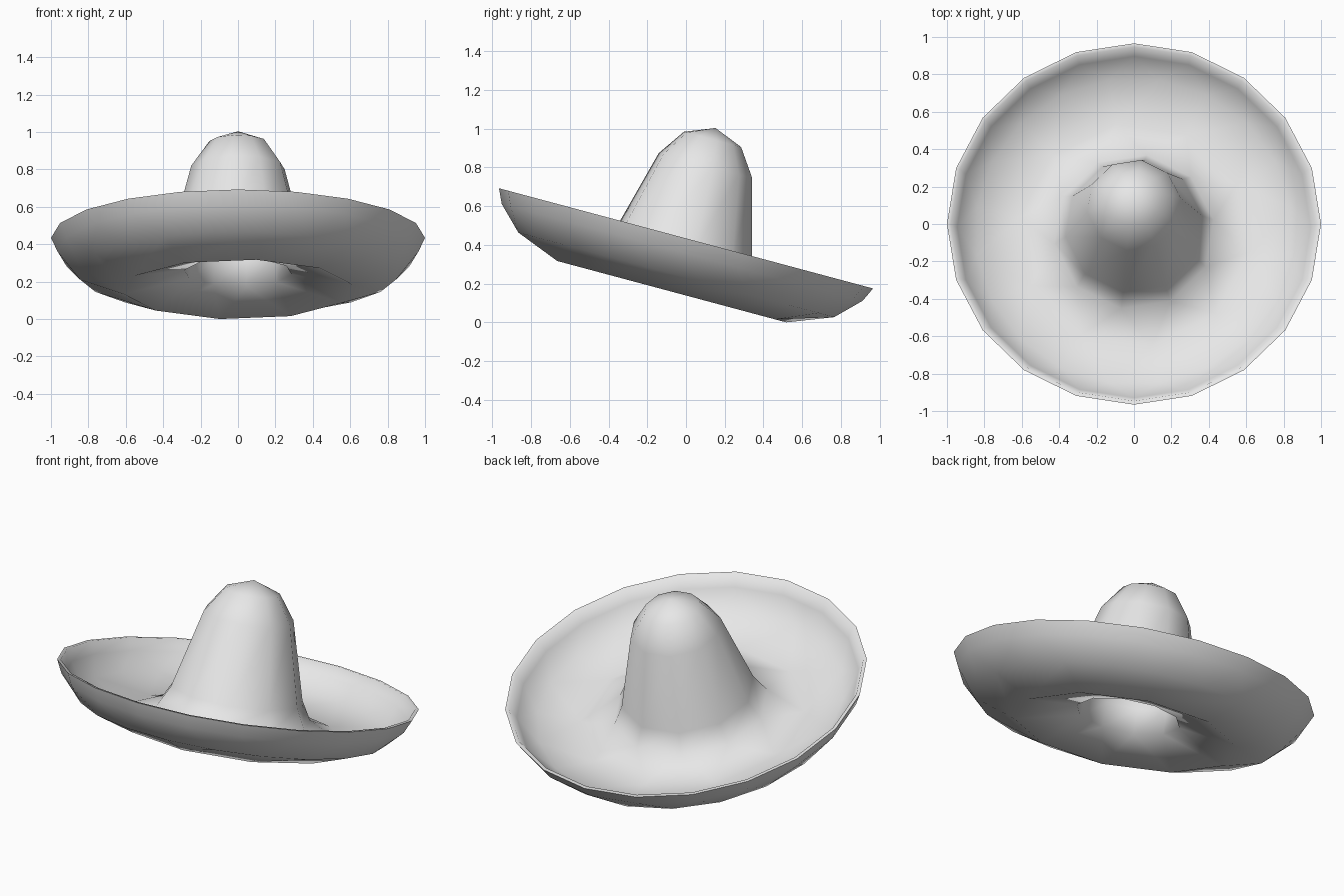
import bpy, bmesh, math
from mathutils import Matrix

if "Cube" in bpy.data.objects:
    bpy.data.objects.remove(bpy.data.objects["Cube"])

TILT = math.radians(-15)      # hat leans back, front of the brim raised
RIM_HEIGHT = 0.44


def add_ring(bm, sides, offset, radius, height):
    """Polygon ring; returns its (angle, vertex) pairs in order."""
    ring = []
    for i in range(sides):
        deg = offset + 360 * i / sides
        a = math.radians(deg)
        ring.append((deg, bm.verts.new((radius * math.cos(a), radius * math.sin(a), height))))
    return ring


def bridge(bm, a, b):
    """Join two rings that may differ in side count or twist."""
    i = j = 0
    na, nb = len(a), len(b)
    while i < na or j < nb:
        next_a = a[0][0] + 360 * (i + 1) / na if i < na else 1e9
        next_b = b[0][0] + 360 * (j + 1) / nb if j < nb else 1e9
        a0, a1 = a[i % na][1], a[(i + 1) % na][1]
        b0, b1 = b[j % nb][1], b[(j + 1) % nb][1]
        if abs(next_a - next_b) < 0.01:
            bm.faces.new((a0, a1, b1, b0))
            i, j = i + 1, j + 1
        elif next_a < next_b:
            bm.faces.new((a0, a1, b0))
            i += 1
        else:
            bm.faces.new((a0, b1, b0))
            j += 1


def cap(bm, ring, height):
    tip = bm.verts.new((0, 0, height))
    for k in range(len(ring)):
        bm.faces.new((ring[k][1], ring[(k + 1) % len(ring)][1], tip))


# sides, twist in degrees, radius, height relative to the rim
profile = [
    # crown lining
    (10, 9, 0.11, 0.49), (10, 9, 0.20, 0.37), (10, 9, 0.28, -0.05),
    # head opening and underside of the brim
    (10, 9, 0.29, -0.19), (10, 27, 0.62, -0.285),
    # outer wall and lip
    (20, 27, 0.855, -0.195), (20, 18, 0.965, -0.075), (20, 18, 1.0, 0.0),
    (20, 18, 0.98, 0.0),
    # upper side of the brim
    (20, 18, 0.945, -0.065), (20, 27, 0.85, -0.155), (10, 27, 0.62, -0.225),
    # flare and crown
    (10, 9, 0.43, -0.16), (10, 9, 0.37, -0.05),
    (10, 9, 0.253, 0.389), (10, 9, 0.155, 0.529),
]

bm = bmesh.new()
rings = [add_ring(bm, *p) for p in profile]
for lower, upper in zip(rings, rings[1:]):
    bridge(bm, lower, upper)
cap(bm, rings[0], 0.55)
cap(bm, rings[-1], 0.59)
bmesh.ops.recalc_face_normals(bm, faces=bm.faces)
bmesh.ops.transform(bm, matrix=Matrix.Translation((0, 0, RIM_HEIGHT)) @ Matrix.Rotation(TILT, 4, 'X'),
                    verts=bm.verts)
lowest = min(v.co.z for v in bm.verts)
bmesh.ops.translate(bm, vec=(0, 0, -lowest), verts=bm.verts)

mesh = bpy.data.meshes.new("wide_brim_hat")
bm.to_mesh(mesh)
bm.free()
hat = bpy.data.objects.new("wide_brim_hat", mesh)
bpy.context.collection.objects.link(hat)

felt = bpy.data.materials.new("light_grey_felt")
felt.diffuse_color = (0.8, 0.8, 0.8, 1)
felt.use_nodes = True
felt.node_tree.nodes["Principled BSDF"].inputs["Base Color"].default_value = felt.diffuse_color
mesh.materials.append(felt)

bpy.context.view_layer.objects.active = hat
hat.select_set(True)
bpy.ops.object.shade_smooth_by_angle(angle=math.radians(75))
